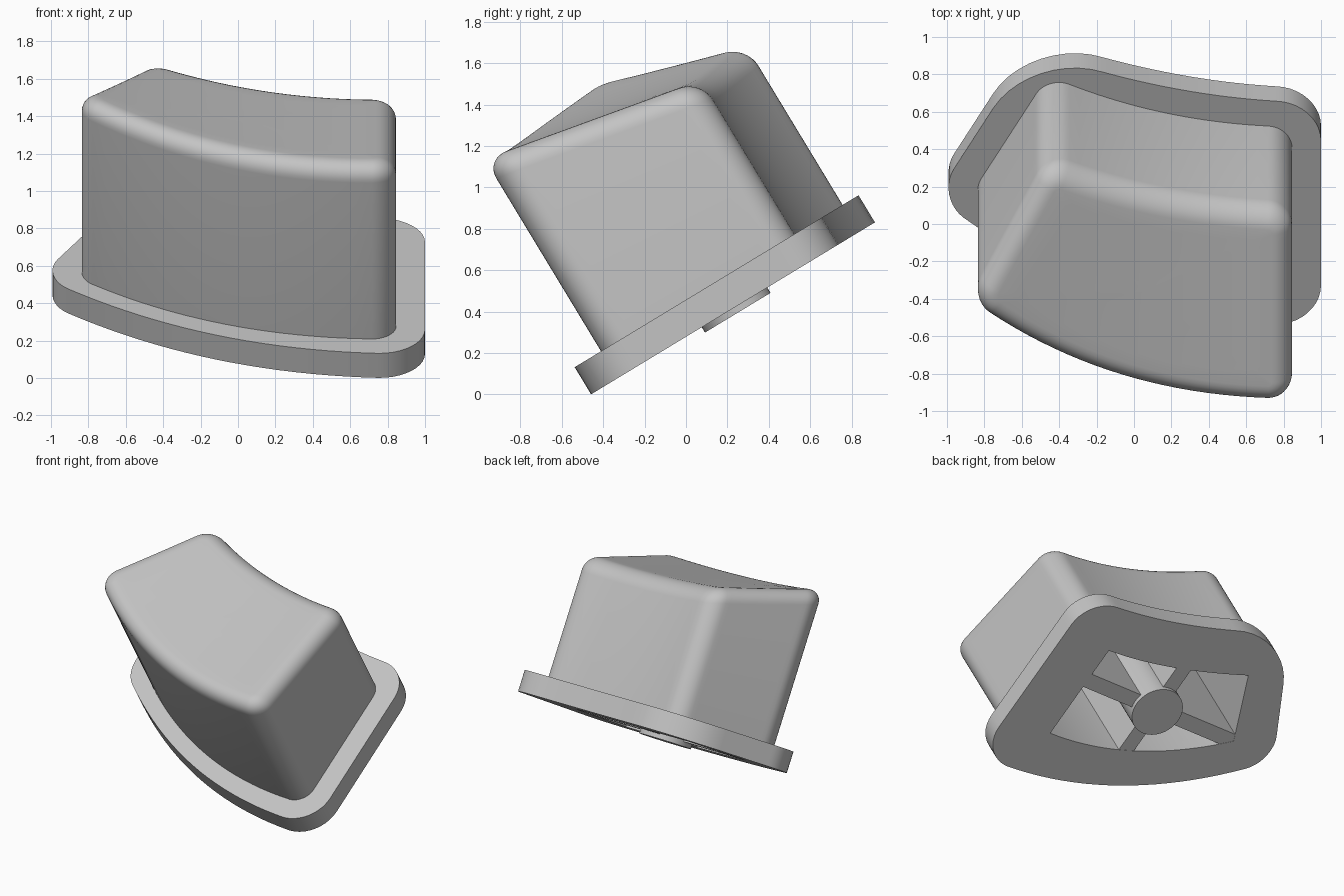
import bpy, bmesh, math
from mathutils import Vector as V

if "Cube" in bpy.data.objects:
    bpy.data.objects.remove(bpy.data.objects["Cube"])

TILT = math.radians(31.2)
FLANGE = 0.153     # flange thickness
ROUND = 0.11       # rounding of the cap's top rim

grey = bpy.data.materials.new("grey_plastic")
grey.use_nodes = True
grey.diffuse_color = (0.55, 0.55, 0.55, 1)
grey.node_tree.nodes["Principled BSDF"].inputs["Base Color"].default_value = grey.diffuse_color


def bezier(points, t):
    while len(points) > 1:
        points = [a.lerp(b, t) for a, b in zip(points, points[1:])]
    return points[0]


def outline(corners, front, back, cuts, steps=20):
    """Rounded four-cornered outline: front and back edges bowed, sides straight."""
    c = [V(p) for p in corners]
    controls = [V(front), (c[1] + c[2]) / 2, V(back), (c[3] + c[0]) / 2]
    sides = []
    for i in range(4):
        a, m, b = c[i], controls[i], c[(i + 1) % 4]
        t0 = cuts[i] / (2 * (m - a).length)
        t1 = 1 - cuts[(i + 1) % 4] / (2 * (b - m).length)
        sides.append([bezier([a, m, b], t0 + (t1 - t0) * k / steps) for k in range(steps + 1)])
    loop = []
    for i in range(4):
        loop += sides[i]
        corner, a, b = c[(i + 1) % 4], sides[i][-1], sides[(i + 1) % 4][0]
        if cuts[(i + 1) % 4]:
            curve = [a, a.lerp(corner, 0.55), b.lerp(corner, 0.55), b]
            loop += [bezier(curve, k / 10) for k in range(1, 10)]
        else:
            loop.pop()
    return loop


def inset(loop, d):
    result = []
    for i, p in enumerate(loop):
        along = (loop[(i + 1) % len(loop)] - loop[i - 1]).normalized()
        result.append(p + V((-along.y, along.x)) * d)
    return result


def place(obj):
    obj.location = (0, -0.46, 0)
    obj.rotation_euler.x = TILT
    obj.data.materials.append(grey)
    return obj


def loft(name, rings, peak=None):
    """Skin a stack of 3D rings, closing the top flat or with a fan."""
    bm = bmesh.new()
    vs = [[bm.verts.new(p) for p in ring] for ring in rings]
    n = len(vs[0])
    for lo, hi in zip(vs, vs[1:]):
        for i in range(n):
            j = (i + 1) % n
            bm.faces.new((lo[i], lo[j], hi[j], hi[i]))
    bm.faces.new(vs[0][::-1])
    if peak:
        tip = bm.verts.new(peak)
        for i in range(n):
            bm.faces.new((vs[-1][i], vs[-1][(i + 1) % n], tip))
    else:
        bm.faces.new(vs[-1])
    bmesh.ops.recalc_face_normals(bm, faces=bm.faces)
    mesh = bpy.data.meshes.new(name)
    bm.to_mesh(mesh)
    bm.free()
    obj = bpy.data.objects.new(name, mesh)
    bpy.context.collection.objects.link(obj)
    return place(obj)


def flat(loop, w):
    return [(p.x, p.y, w) for p in loop]


def top_height(p):
    """Sloping, slightly dished top of the cap."""
    return 1.348 - 0.197 * p.y - 0.098 * p.x - 0.05 * (1 - (p.x / 0.8) ** 2)


# Flange
flange_loop = outline([(-1.06, 0.8), (1, 0), (1, 1.39), (-0.55, 1.72)],
                      (-0.15, -0.04), (0.25, 1.39), (0.2, 0.25, 0.24, 0.42))
flange = loft("flange", [flat(flange_loop, 0), flat(flange_loop, FLANGE)])

# Cap with rounded rim and dished top
cap_loop = outline([(-0.88, 0.8), (0.845, 0.15), (0.845, 1.238), (-0.46, 1.558)],
                   (-0.12, 0.13), (0.15, 1.25), (0.13, 0.13, 0.13, 0.13))
rings = [flat(cap_loop, 0.1)]
for k in range(9):
    a = math.pi / 2 * k / 8
    ring = inset(cap_loop, ROUND * (1 - math.cos(a)))
    rings.append([(p.x, p.y, top_height(p) - ROUND * (1 - math.sin(a))) for p in ring])
rim = inset(cap_loop, ROUND)
middle = V((0.05, 0.8))
for k in range(1, 6):
    ring = [p.lerp(middle, k / 6) for p in rim]
    rings.append([(p.x, p.y, top_height(p)) for p in ring])
cap = loft("cap", rings, (middle.x, middle.y, top_height(middle)))

# Hollow underside
hollow_loop = outline([(-0.69, 0.82), (0.615, 0.35), (0.615, 1.08), (-0.47, 1.31)],
                      (-0.08, 0.36), (0.12, 1.1), (0, 0, 0, 0))
cutter = loft("hollow_cutter", [flat(hollow_loop, -0.1), flat(hollow_loop, 0.85)])
cutter.hide_render = True
for obj in (flange, cap):
    mod = obj.modifiers.new("hollow", "BOOLEAN")
    mod.operation, mod.solver, mod.object = "DIFFERENCE", "EXACT", cutter
    bpy.context.view_layer.objects.active = obj
    bpy.ops.object.modifier_apply(modifier=mod.name)
bpy.data.objects.remove(cutter)


# Crossed ribs inside the hollow
def rib(name, x0, x1, v0, v1):
    base = [V((x0, v0)), V((x1, v0)), V((x1, v1)), V((x0, v1))]
    return loft(name, [flat(base, 0.002), flat(base, 0.87)])


rib("long_rib", -0.72, 0.64, 0.76, 0.87)
rib("cross_rib", -0.05, 0.06, 0.42, 1.2)

# Central stem
circle = [V((0.185 * math.cos(t * math.tau / 48), 0.812 + 0.185 * math.sin(t * math.tau / 48)))
          for t in range(48)]
stem = loft("stem", [flat(circle, -0.03), flat(circle, 0.87)])

# Smooth shading with crisp edges
bpy.ops.object.select_all(action="DESELECT")
for obj in (flange, cap, stem):
    obj.select_set(True)
bpy.context.view_layer.objects.active = cap
bpy.ops.object.shade_smooth_by_angle(angle=math.radians(35))
